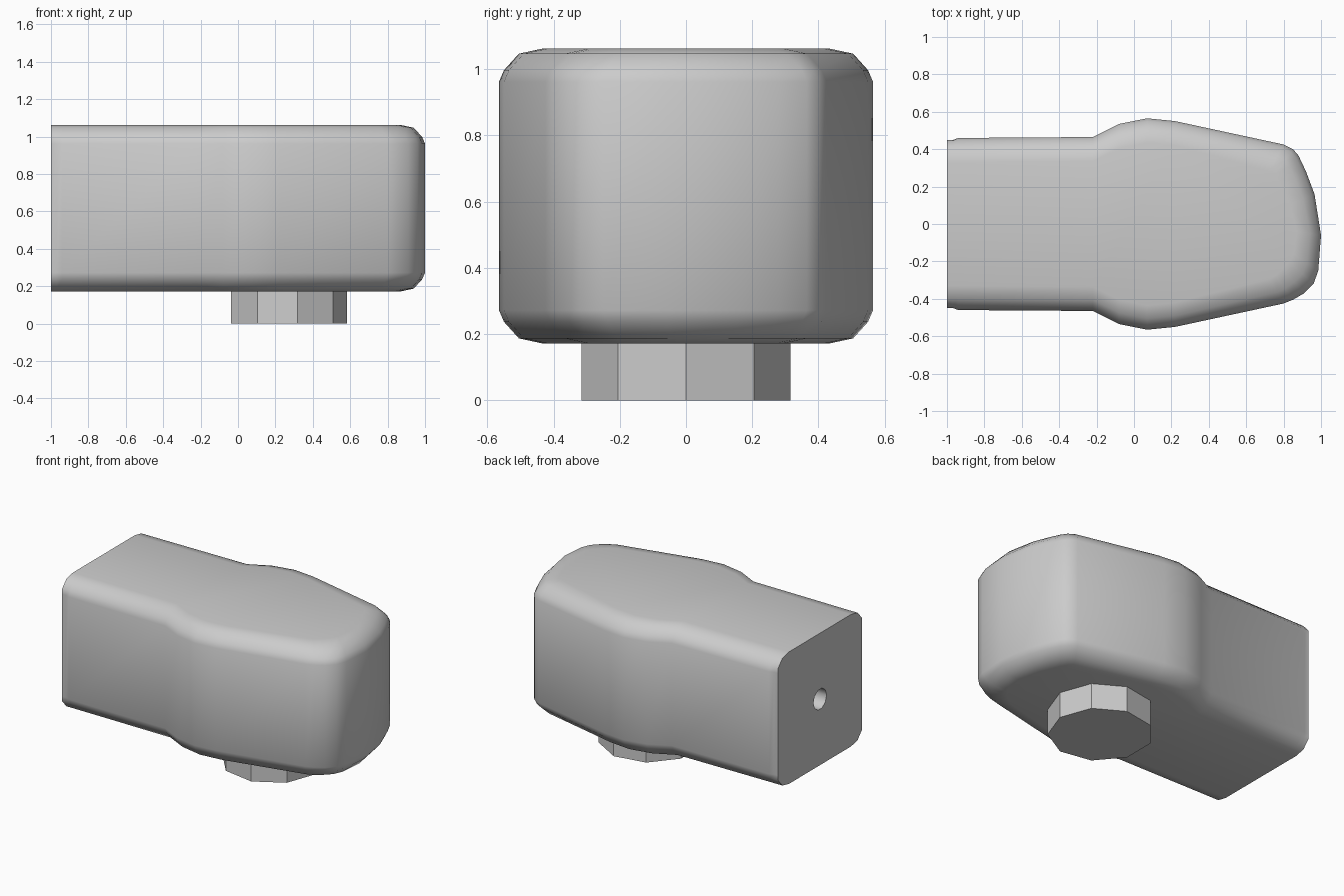
import bpy, bmesh, math

cube = bpy.data.objects.get("Cube")
if cube:
    bpy.data.objects.remove(cube, do_unlink=True)

grey = bpy.data.materials.new("plain_grey")
grey.use_nodes = True
colour = (0.6, 0.6, 0.6, 1)
grey.diffuse_color = colour
grey.node_tree.nodes["Principled BSDF"].inputs["Base Color"].default_value = colour

MID_Z = 0.617


def clamp(v, lo=0.0, hi=1.0):
    return max(lo, min(hi, v))


def finish(bm, name, angle):
    bmesh.ops.recalc_face_normals(bm, faces=bm.faces)
    mesh = bpy.data.meshes.new(name)
    bm.to_mesh(mesh)
    bm.free()
    mesh.materials.append(grey)
    obj = bpy.data.objects.new(name, mesh)
    bpy.context.collection.objects.link(obj)
    bpy.ops.object.select_all(action='DESELECT')
    obj.select_set(True)
    bpy.context.view_layer.objects.active = obj
    if angle:
        bpy.ops.object.shade_smooth_by_angle(angle=math.radians(angle))
    return obj


def cylinder(name, sides, radius, depth, turn=0.0):
    bm = bmesh.new()
    bmesh.ops.create_cone(bm, cap_ends=True, segments=sides,
                          radius1=radius, radius2=radius, depth=depth)
    obj = finish(bm, name, 0)
    obj.rotation_euler.z = turn
    return obj


# Body outline: mirrored flanks joined by a lopsided rounded nose
flank = [(-1, 0.46), (-0.97, 0.46), (-0.94, 0.46), (-0.22, 0.465),
         (-0.08, 0.535), (0.07, 0.565), (0.22, 0.55), (0.8, 0.425)]
nose = [(0.85, -0.405), (0.91, -0.37), (0.96, -0.32), (0.985, -0.25),
        (1.0, -0.06), (0.965, 0.16), (0.92, 0.28), (0.88, 0.365), (0.85, 0.4)]
outline = [(x, -y) for x, y in flank] + nose + flank[::-1]

# Rounded rim: inset from the outline and height above the middle
rim = [(0.13, 0.445), (0.06, 0.43), (0.015, 0.38), (0.0, 0.345)]
profile = [(d, -h) for d, h in rim] + [(d, h) for d, h in reversed(rim)]


def inset_point(x, y, d):
    recess = 0.012 if d == 0 and x < -0.95 else 0
    nx = clamp((x - 0.6) / 0.35)
    ny = clamp(y / 0.36, -1, 1)
    return x - d * nx, y - (d + recess) * ny


bm = bmesh.new()
rings = [[bm.verts.new((*inset_point(x, y, d), MID_Z + h)) for x, y in outline]
         for d, h in profile]
count = len(outline)
for low, high in zip(rings, rings[1:]):
    for i in range(count - 1):
        bm.faces.new((low[i], low[i + 1], high[i + 1], high[i]))
# Flat top, bottom and rear end
bm.faces.new(rings[0])
bm.faces.new(rings[-1])
bm.faces.new([r[0] for r in rings] + [r[-1] for r in reversed(rings)])
body = finish(bm, "body", 0)

# Shaft hole in the rear end
cutter = cylinder("hole_cutter", 10, 0.07, 0.6)
cutter.rotation_euler.y = math.pi / 2
cutter.location = (-1, 0, MID_Z)
cutter.hide_render = True
cut = body.modifiers.new("shaft_hole", 'BOOLEAN')
cut.object = cutter
cut.operation = 'DIFFERENCE'
bpy.ops.object.select_all(action='DESELECT')
body.select_set(True)
bpy.context.view_layer.objects.active = body
bpy.ops.object.modifier_apply(modifier=cut.name)
bpy.data.objects.remove(cutter, do_unlink=True)
bpy.ops.object.shade_smooth_by_angle(angle=math.radians(40))

# Nine-sided stub under the body, one flat facing the nose
stub = cylinder("base_stub", 9, 0.32, 0.2, math.pi / 2 + math.pi / 9)
stub.location = (0.263, 0, 0.1)
